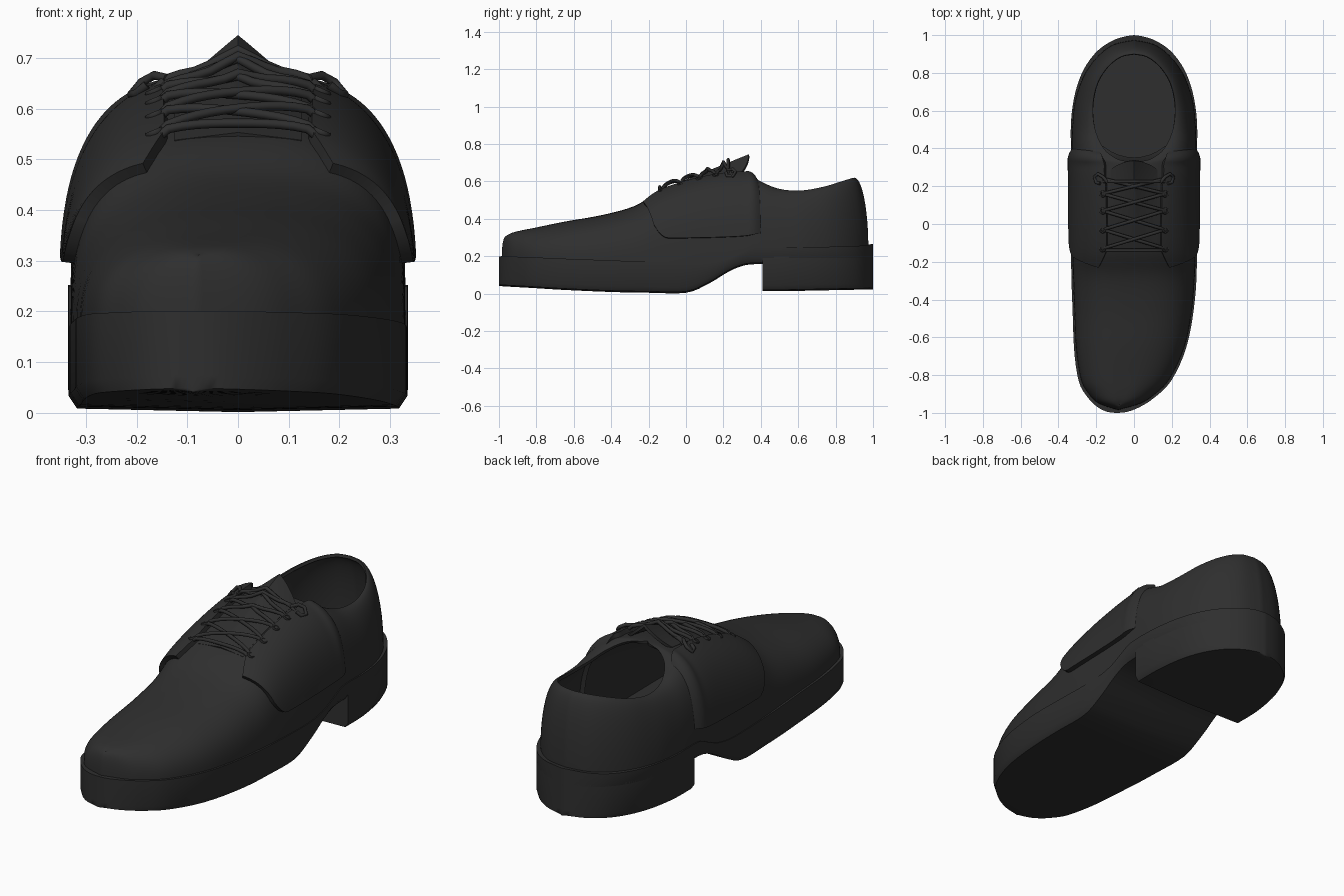
import bpy, bmesh, math
from mathutils import Vector

if "Cube" in bpy.data.objects:
    bpy.data.objects.remove(bpy.data.objects["Cube"])

black = bpy.data.materials.new("black_leather")
black.diffuse_color = (0.028, 0.028, 0.028, 1)
black.use_nodes = True
black.node_tree.nodes["Principled BSDF"].inputs["Base Color"].default_value = black.diffuse_color


def spline(rows, s):
    """Catmull-Rom interpolation of table rows at fractional index s."""
    n = len(rows)
    i = max(0, min(int(s), n - 2))
    t = s - i
    a, b, c, d = (rows[max(0, min(n - 1, i + k))] for k in (-1, 0, 1, 2))
    return [0.5 * (2 * q + (r - p) * t + (2 * p - 5 * q + 4 * r - w) * t * t
                   + (3 * q - p - 3 * r + w) * t ** 3) for p, q, r, w in zip(a, b, c, d)]


def shift(y):
    """Sideways bend of the toe."""
    return -0.09 * max(0, (-y - 0.2) / 0.8) ** 2.6


def finish(ob, angle=40):
    ob.data.materials.append(black)
    bpy.ops.object.select_all(action='DESELECT')
    ob.select_set(True)
    bpy.context.view_layer.objects.active = ob
    bpy.ops.object.convert(target='MESH')
    bpy.ops.object.shade_smooth_by_angle(angle=math.radians(angle))


def shell(name, f, nu, nv, thick=0, fill=False):
    """Mirrored grid surface from f(u, v) on the right half, u and v in 0..1."""
    bm = bmesh.new()
    for side in (1, -1):
        g = []
        for i in range(nu + 1):
            row = []
            for j in range(nv + 1):
                x, y, z = f(i / nu, j / nv)
                row.append(bm.verts.new((side * x + shift(y), y, z)))
            g.append(row)
        for i in range(nu):
            for j in range(nv):
                q = [g[i][j], g[i + 1][j], g[i + 1][j + 1], g[i][j + 1]]
                bm.faces.new(q if side == 1 else q[::-1])
    bmesh.ops.remove_doubles(bm, verts=bm.verts, dist=0.0005)
    if fill:
        bmesh.ops.holes_fill(bm, edges=[e for e in bm.edges if e.is_boundary], sides=0)
    me = bpy.data.meshes.new(name)
    bm.to_mesh(me)
    bm.free()
    ob = bpy.data.objects.new(name, me)
    bpy.context.collection.objects.link(ob)
    if thick:
        m = ob.modifiers.new("thickness", 'SOLIDIFY')
        m.thickness = thick
        m.offset = -1
    finish(ob)
    return ob


# Sole and heel: rows of y, half width, bottom z, top z
SOLE = [(-1, 0, .05, .2), (-.995, .05, .048, .2), (-.97, .11, .046, .2), (-.92, .175, .043, .198),
        (-.83, .245, .038, .195), (-.65, .298, .027, .187), (-.4, .325, .016, .178),
        (-.2, .333, .012, .17), (0, .334, .012, .165), (.12, .334, .06, .167), (.22, .334, .12, .185),
        (.3, .334, .155, .22), (.38, .334, .165, .25), (.55, .333, .165, .25), (.7, .31, .165, .25),
        (.82, .265, .165, .252), (.91, .2, .165, .255), (.965, .125, .165, .26),
        (.99, .06, .165, .265), (1, 0, .165, .265)]
HEEL = [(.41, .334, .02, .2)] + [(y, w, .02 + .02 * max(0, y - .5), .2)
                                 for y, w, b, t in SOLE if y > .45]


def slab(rows):
    def f(u, v):
        y, w, zb, zt = spline(rows, u * (len(rows) - 1))
        w = max(w, 0)
        prof = [(0, zb - .007), (.95 * w, zb), (w, zb + .025), (w, zt), (.9 * w, zt), (0, zt)]
        x, z = prof[round(v * 5)]
        return x, y, z
    return f


shell("sole", slab(SOLE), 4 * (len(SOLE) - 1), 5)
shell("heel", slab(HEEL), 4 * (len(HEEL) - 1), 5, fill=True)

# Upper: base y, base x, base z, top x, top y, top z, section roundness
UP = [(-.985, 0, .185, 0, -.955, .31, 2.5), (-.95, .11, .185, 0, -.93, .325, 2.5),
      (-.9, .175, .185, 0, -.88, .338, 2.5), (-.82, .235, .18, 0, -.8, .354, 2.5),
      (-.65, .287, .175, 0, -.65, .385, 2.5), (-.45, .312, .165, 0, -.45, .42, 2.6),
      (-.28, .322, .16, 0, -.28, .467, 2.7), (-.15, .327, .155, 0, -.15, .54, 2.9),
      (0, .33, .155, 0, 0, .595, 2.9), (.17, .33, .16, 0, .17, .635, 2.9),
      (.3, .33, .2, 0, .31, .65, 2.8), (.36, .33, .22, .09, .345, .635, 2.7),
      (.42, .33, .23, .16, .4, .6, 2.5), (.52, .327, .235, .205, .5, .56, 2.2),
      (.65, .312, .24, .218, .62, .552, 2), (.78, .268, .24, .195, .74, .573, 2),
      (.88, .2, .24, .14, .83, .6, 2), (.95, .11, .24, .07, .885, .617, 2),
      (.975, 0, .24, 0, .9, .62, 2)]


def surf(s, phi):
    by, bx, zb, tx, ty, zt, n = spline(UP, s)
    bx, tx, e = max(bx, 0), max(tx, 0), 2 / n
    k = max(0, math.cos(phi)) ** e
    return Vector((tx + (bx - tx) * k, ty + (by - ty) * k, zb + (zt - zb) * math.sin(phi) ** e))


shell("upper", lambda u, v: surf(u * (len(UP) - 1), v * math.pi / 2), 90, 18, .015)


# Lacing flaps lying over the upper
def flap(u, v):
    s = 6.85 + (11.9 - 6.85) * u - .4 * v * (1 - u)
    by, bx, zb, tx, ty, zt, n = spline(UP, s)
    low = .295 + .03 * u * u + .07 * max(0, 1 - u * 9) ** 2
    inner = .14 + .04 * max(0, 1 - u * 8) + .05 * u ** 4
    p0 = math.asin(((low - zb) / (zt - zb)) ** (n / 2))
    p1 = 1.5
    if inner > tx:
        p1 = min(1.5, math.acos(((inner - tx) / (bx - tx)) ** (n / 2)))
    phi = p0 + (p1 - p0) * v
    nrm = (surf(s + .02, phi) - surf(s - .02, phi)).cross(surf(s, phi + .02) - surf(s, phi - .02))
    lift = .023 - .033 * max(0, (u - .75) / .25) ** 2
    return surf(s, phi) + nrm.normalized() * lift


shell("lacing_flaps", flap, 36, 20, .028)


# Tongue: ridged sheet rising to a peak
def tongue_z(x, y):
    t = (y + .14) / .475
    return .553 + .192 * t - (.12 + .68 * max(0, t) ** 2) * abs(x)


def tongue(u, v):
    x, y = .125 * (1 - v), -.14 + .475 * u
    y -= u * 3 * x * x
    return x, y, tongue_z(x, y)


shell("tongue", tongue, 20, 8, .014)


# Laces
def top_z(x, y):
    i = max(k for k in range(len(UP) - 1) if UP[k][0] <= y)
    by, bx, zb, tx, ty, zt, n = spline(UP, i + (y - UP[i][0]) / (UP[i + 1][0] - UP[i][0]))
    return zb + (zt - zb) * (1 - min(1, abs(x) / bx) ** n) ** (1 / n)


def lace(name, pts):
    cu = bpy.data.curves.new(name, 'CURVE')
    cu.dimensions = '3D'
    cu.bevel_depth = .009
    cu.bevel_resolution = 2
    cu.use_fill_caps = True
    sp = cu.splines.new('POLY')
    sp.points.add(len(pts) - 1)
    for p, c in zip(sp.points, pts):
        p.co = (*c, 1)
    ob = bpy.data.objects.new(name, cu)
    bpy.context.collection.objects.link(ob)
    finish(ob, 60)


def strand(name, a, b, lift=.0):
    pts = []
    for k in range(13):
        t = k / 12
        x, y = a[0] + (b[0] - a[0]) * t, a[1] + (b[1] - a[1]) * t
        z = max(top_z(x, y) + .027, tongue_z(x, y) + .008)
        pts.append((x, y, z + lift * math.sin(math.pi * t) - (.015 if k in (0, 12) else 0)))
    lace(name, pts)


ROWS = [-.13, -.03, .07, .16, .24]
strand("lace_bar_low", (-.165, -.14), (.165, -.14))
strand("lace_bar_top", (-.17, .225), (.17, .225), .008)
for i in range(4):
    for d in (1, -1):
        strand("lace_cross", (-.165 * d, ROWS[i]), (.165 * d, ROWS[i + 1]), .006 if d > 0 else 0)

# Loose lace ends with a small knot on each side
for d in (1, -1):
    lace("lace_end", [(d * x, y, top_z(x, y) + h) for x, y, h in
                      ((.14, .22, .03), (.165, .25, .042), (.19, .265, .04), (.21, .25, .03),
                       (.2, .22, .028), (.18, .215, .034))])
    for y in ROWS[:4]:
        bpy.ops.mesh.primitive_torus_add(major_radius=.014, minor_radius=.006, major_segments=12,
                                         minor_segments=6, location=(d * .165, y, top_z(.165, y) + .024),
                                         rotation=(0, d * .4, 0))
        bpy.context.object.name = "eyelet"
        finish(bpy.context.object, 60)

# Heel pad inside the opening
bpy.ops.mesh.primitive_cylinder_add(vertices=40, radius=1, depth=.02, location=(0, .64, .262))
pad = bpy.context.object
pad.name = "insole_pad"
pad.scale = (.27, .29, 1)
finish(pad)
